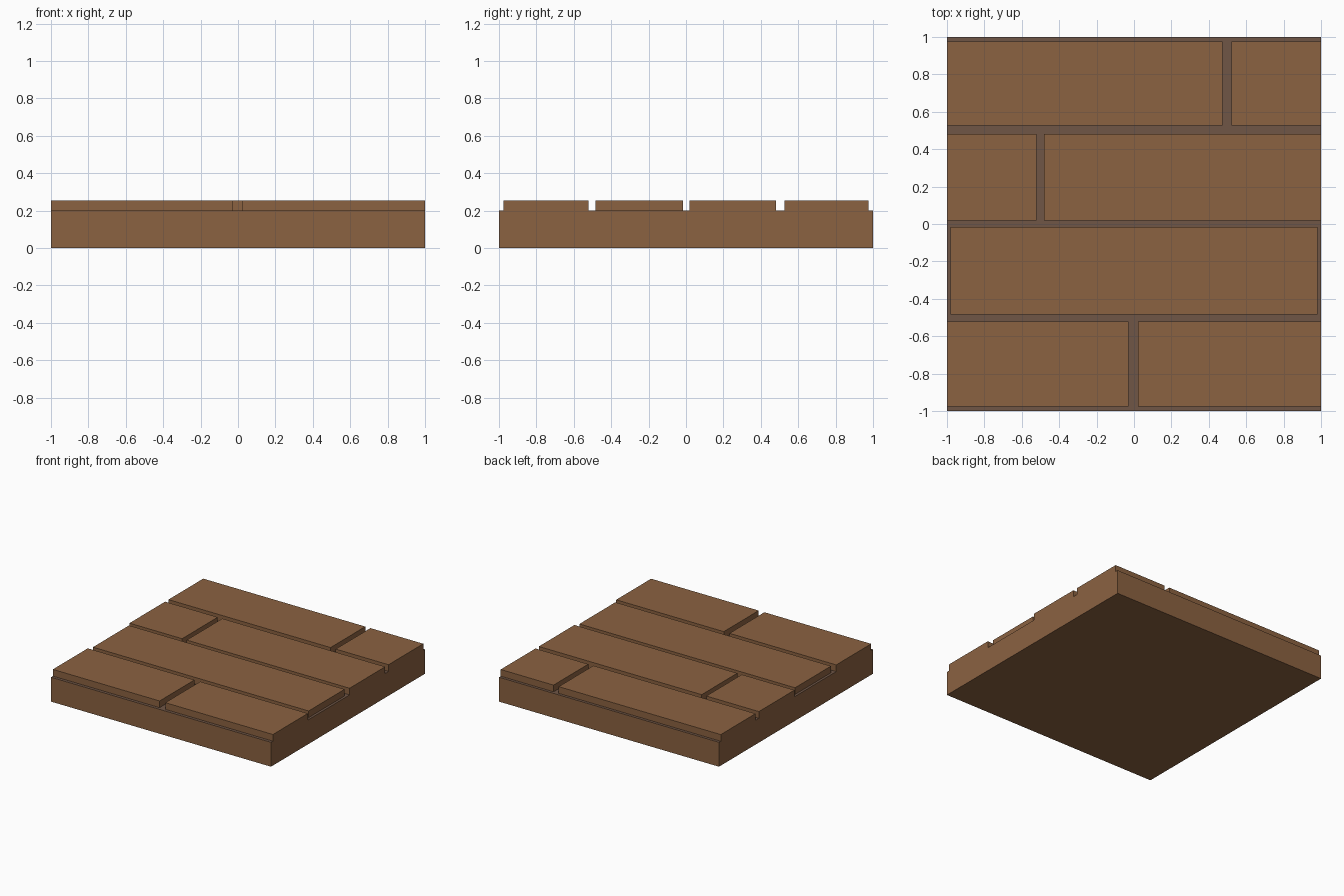
import bpy, bmesh

if "Cube" in bpy.data.objects:
    bpy.data.objects.remove(bpy.data.objects["Cube"])

def material(name, rgb):
    m = bpy.data.materials.new(name)
    m.diffuse_color = (*rgb, 1)
    m.use_nodes = True
    m.node_tree.nodes["Principled BSDF"].inputs["Base Color"].default_value = m.diffuse_color
    return m

wood = material("brown wood", (0.258, 0.122, 0.053))
groove = material("grey brown groove", (0.162, 0.093, 0.061))

BASE_TOP, PLANK_TOP = 0.2, 0.255

def box(name, x0, x1, y0, y1, z0, z1, open_bottom=False):
    bm = bmesh.new()
    bmesh.ops.create_cube(bm, size=1)
    for v in bm.verts:
        v.co = (x1 if v.co.x > 0 else x0, y1 if v.co.y > 0 else y0, z1 if v.co.z > 0 else z0)
    bm.normal_update()
    if open_bottom:
        bmesh.ops.delete(bm, geom=[f for f in bm.faces if f.normal.z < -0.9], context='FACES')
    me = bpy.data.meshes.new(name)
    bm.to_mesh(me)
    bm.free()
    ob = bpy.data.objects.new(name, me)
    bpy.context.collection.objects.link(ob)
    me.materials.append(wood)
    return ob

# Floor slab: its upper face shows as the grooves
slab = box("floor_slab", -1, 1, -1, 1, 0, BASE_TOP)
slab.data.materials.append(groove)
for p in slab.data.polygons:
    if p.normal.z > 0.9:
        p.material_index = 1

# Plank rows: (y start, y end, x spans)
rows = [
    (-0.975, -0.522, [(-1, -0.03), (0.022, 1)]),
    (-0.483, -0.016, [(-0.98, 0.98)]),
    (0.02, 0.482, [(-1, -0.522), (-0.48, 1)]),
    (0.526, 0.977, [(-1, 0.473), (0.52, 1)]),
]
for r, (y0, y1, spans) in enumerate(rows):
    for i, (x0, x1) in enumerate(spans):
        box(f"plank_{r + 1}_{i + 1}", x0, x1, y0, y1, BASE_TOP, PLANK_TOP, True)
